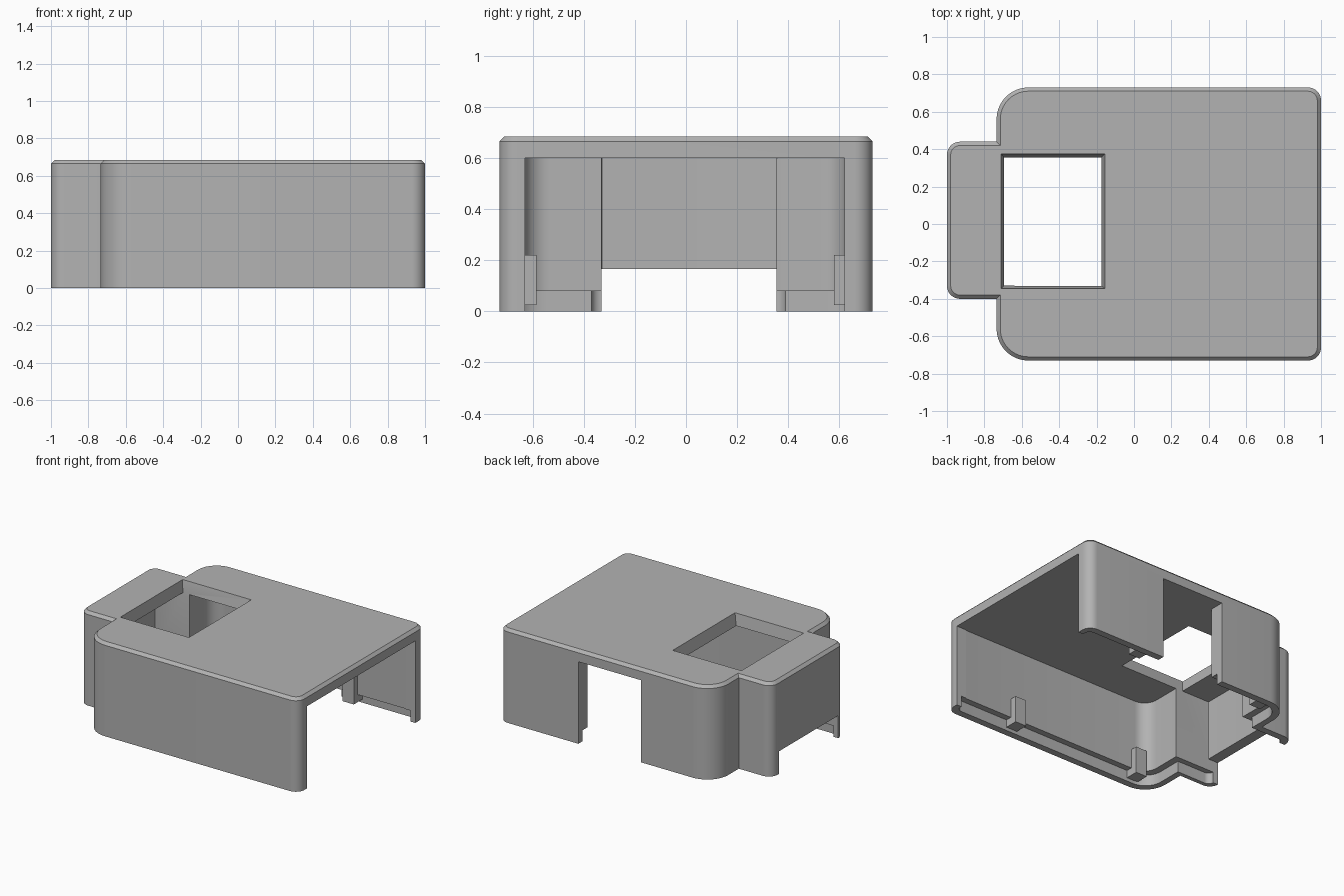
import bpy, bmesh
from math import cos, sin, pi
from mathutils import Vector

if "Cube" in bpy.data.objects:
    bpy.data.objects.remove(bpy.data.objects["Cube"])

grey = bpy.data.materials.new("grey_plastic")
grey.use_nodes = True
GREY = (0.45, 0.45, 0.45, 1)
grey.diffuse_color = GREY
grey.node_tree.nodes["Principled BSDF"].inputs["Base Color"].default_value = GREY

STEPS = 10


def outline(x0, x1, y0, y1, bump_x, b0, b1, big, small):
    """Main rectangle with a bump on the -x side; convex corners are rounded."""
    corners = [  # x, y, radius, start angle of the arc in quarter turns
        (x1, y0, small, 3), (x1, y1, small, 0), (x0, y1, big, 1),
        (x0, b1, 0, 0), (bump_x, b1, small, 1), (bump_x, b0, small, 2),
        (x0, b0, 0, 0), (x0, y0, big, 2)]
    pts = []
    for x, y, r, q in corners:
        if r == 0:
            pts.append((x, y))
            continue
        mid = (q + 0.5) * pi / 2
        cx = x - r * (1 if cos(mid) > 0 else -1)
        cy = y - r * (1 if sin(mid) > 0 else -1)
        for i in range(STEPS + 1):
            a = (q + i / STEPS) * pi / 2
            pts.append((cx + r * cos(a), cy + r * sin(a)))
    return pts


def rect(x0, x1, y0, y1):
    return [(x0, y0), (x1, y0), (x1, y1), (x0, y1)]


def loft(name, sections):
    """Closed solid through matching (z, outline) sections, bottom to top."""
    bm = bmesh.new()
    rings = [[bm.verts.new((x, y, z)) for x, y in pts] for z, pts in sections]
    n = len(rings[0])
    for lo, hi in zip(rings, rings[1:]):
        for i in range(n):
            j = (i + 1) % n
            bm.faces.new((lo[i], lo[j], hi[j], hi[i]))
    bm.faces.new(rings[0][::-1])
    bm.faces.new(rings[-1])
    bmesh.ops.recalc_face_normals(bm, faces=bm.faces)
    mesh = bpy.data.meshes.new(name)
    bm.to_mesh(mesh)
    bm.free()
    mesh.materials.append(grey)
    obj = bpy.data.objects.new(name, mesh)
    bpy.context.collection.objects.link(obj)
    return obj


def cut(target, cutter):
    cutter.hide_render = True
    mod = target.modifiers.new("cut", "BOOLEAN")
    mod.operation, mod.solver, mod.object = "DIFFERENCE", "EXACT", cutter
    bpy.context.view_layer.objects.active = target
    bpy.ops.object.modifier_apply(modifier=mod.name)
    bpy.data.objects.remove(cutter)


# Outer case with a chamfered top edge
TOP, ROOF, LOW = 0.685, 0.6, -0.1
C = 0.02
base = outline(-0.735, 1, -0.73, 0.73, -1, -0.4, 0.44, 0.17, 0.07)
rim = outline(-0.735 + C, 1 - C, -0.73 + C, 0.73 - C, -1 + C, -0.4 + C, 0.44 - C,
              0.17 - C, 0.07 - C)
case = loft("case_shell", [(0, base), (TOP - C, base), (TOP, rim)])

# Hollow inside, and the wider step around the bottom rim
cavity = outline(-0.64, 0.92, -0.635, 0.625, -0.92, -0.33, 0.355, 0.1, 0.004)
step = outline(-0.69, 0.96, -0.68, 0.68, -0.96, -0.37, 0.39, 0.13, 0.04)
cut(case, loft("cavity_cutter", [(LOW, cavity), (ROOF, cavity)]))
cut(case, loft("step_cutter", [(LOW, step), (0.08, step)]))

# Side opening, end slot and back doorway
for x0, x1, y0, y1, top in [(0.85, 1.1, -0.63, 0.62, ROOF),
                            (-1.1, -0.9, -0.33, 0.355, 0.165),
                            (-0.146, 0.36, 0.55, 0.9, ROOF)]:
    r = rect(x0, x1, y0, y1)
    cut(case, loft("opening_cutter", [(LOW, r), (top, r)]))

# Window in the roof with sloping sides
cut(case, loft("window_cutter", [
    (ROOF - 0.003, rect(-0.695, -0.175, -0.33, 0.355)),
    (TOP, rect(-0.71, -0.155, -0.345, 0.375)),
    (TOP + 0.05, rect(-0.71, -0.155, -0.345, 0.375))]))

# Smooth round corners, crisp edges elsewhere
bpy.ops.object.select_all(action="DESELECT")
case.select_set(True)
bpy.context.view_layer.objects.active = case
bpy.ops.object.shade_smooth_by_angle(angle=pi / 6)

# Snap blocks on the inside of both long walls
for side, y0, y1 in [("front", -0.69, -0.585), ("back", 0.58, 0.69)]:
    for place, x in [("right", -0.6), ("left", 0.44)]:
        r = rect(x, x + 0.09, y0, y1)
        loft(f"{side}_{place}_clip", [(0.025, r), (0.22, r)])
